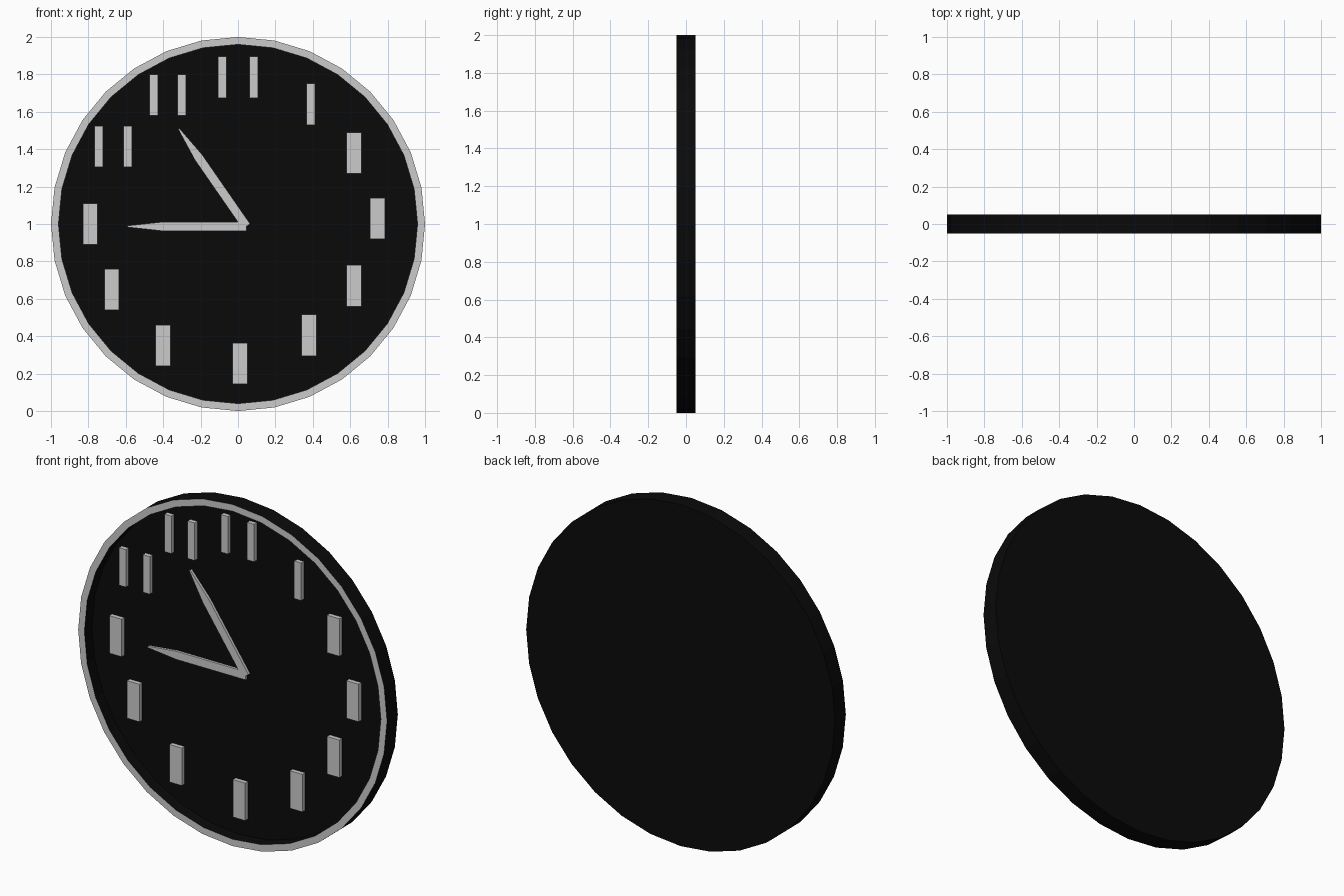
import bpy, bmesh, math

if "Cube" in bpy.data.objects:
    bpy.data.objects.remove(bpy.data.objects["Cube"])

SIDES = 32
FACE_Y = 0.02          # recessed dial plane

black = bpy.data.materials.new("black")
black.diffuse_color = (0.003, 0.003, 0.003, 1)
black.use_nodes = True
black.node_tree.nodes["Principled BSDF"].inputs["Base Color"].default_value = black.diffuse_color


def finish(bm, name, mat=None):
    bmesh.ops.recalc_face_normals(bm, faces=bm.faces)
    me = bpy.data.meshes.new(name)
    bm.to_mesh(me)
    bm.free()
    ob = bpy.data.objects.new(name, me)
    bpy.context.collection.objects.link(ob)
    if mat:
        me.materials.append(mat)
    return ob


def ring(bm, r, y):
    step = 2 * math.pi / SIDES
    return [bm.verts.new((r * math.sin(i * step), y, 1 + r * math.cos(i * step)))
            for i in range(SIDES)]


def bridge(bm, a, b):
    for i in range(SIDES):
        j = (i + 1) % SIDES
        bm.faces.new((a[i], a[j], b[j], b[i]))


def plate(bm, points, y_front, y_back):
    """Extrude an (x, z) outline between two depths."""
    face = bm.faces.new([bm.verts.new((x, y_front, z)) for x, z in points])
    out = bmesh.ops.extrude_face_region(bm, geom=[face])
    verts = [v for v in out["geom"] if isinstance(v, bmesh.types.BMVert)]
    bmesh.ops.translate(bm, vec=(0, y_back - y_front, 0), verts=verts)


# case with a recessed dial; front rim is the grey second slot
bm = bmesh.new()
back, front = ring(bm, 1.0, 0.05), ring(bm, 1.0, -0.05)
lip, dial = ring(bm, 0.96, -0.05), ring(bm, 0.96, FACE_Y)
bm.faces.new(back)
bm.faces.new(dial)
for a, b in ((back, front), (front, lip), (lip, dial)):
    bridge(bm, a, b)
case = finish(bm, "clock_case", black)
grey = bpy.data.materials.new("grey")
grey.diffuse_color = (0.8, 0.8, 0.8, 1)
grey.use_nodes = True
grey.node_tree.nodes["Principled BSDF"].inputs["Base Color"].default_value = grey.diffuse_color
case.data.materials.append(grey)
for p in case.data.polygons:
    if all(abs(case.data.vertices[i].co.y + 0.05) < 1e-4 for i in p.vertices):
        p.material_index = 1

# plain upright hour markers: (bar x positions, centre z, bar width)
MARKS = [((0.39,), 1.64, 0.045), ((0.62,), 1.38, 0.08), ((0.745,), 1.03, 0.08),
         ((0.62,), 0.67, 0.08), ((0.38,), 0.405, 0.08), ((0.01,), 0.255, 0.08),
         ((-0.40,), 0.35, 0.08), ((-0.675,), 0.65, 0.08), ((-0.79,), 1.0, 0.08),
         ((-0.745, -0.59), 1.415, 0.045), ((-0.45, -0.30), 1.69, 0.045),
         ((-0.085, 0.085), 1.785, 0.045)]
for hour, (xs, z, w) in enumerate(MARKS, 1):
    bm = bmesh.new()
    for x in xs:
        plate(bm, [(x - w / 2, z - 0.11), (x + w / 2, z - 0.11),
                   (x + w / 2, z + 0.11), (x - w / 2, z + 0.11)], -0.005, FACE_Y)
    finish(bm, f"hour_marker_{hour}")


# tapered hands sharing one profile, rotated about the pivot
def hand(name, degrees, y_front):
    profile = [(0, -0.024), (0.45, -0.024), (0.635, -0.004),
               (0.635, 0.004), (0.45, 0.024), (0, 0.024)]
    c, s = math.cos(math.radians(degrees)), math.sin(math.radians(degrees))
    bm = bmesh.new()
    plate(bm, [(0.045 + u * c - v * s, 0.987 + u * s + v * c) for u, v in profile],
          y_front, FACE_Y)
    finish(bm, name)


hand("hour_hand", 180, 0.006)
hand("minute_hand", 124.7, 0.004)
